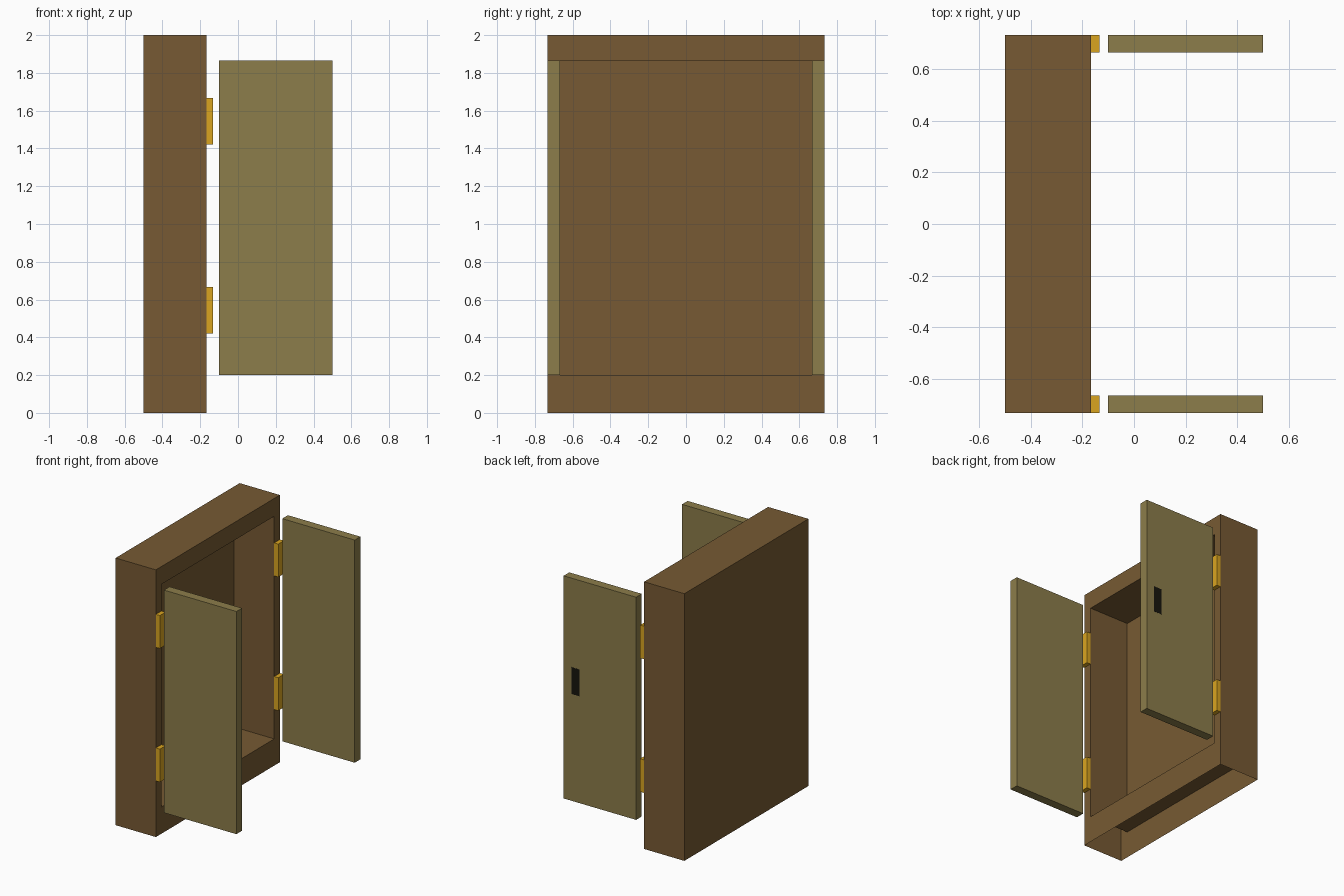
import bpy, bmesh
from mathutils import Matrix, Vector

if "Cube" in bpy.data.objects:
    bpy.data.objects.remove(bpy.data.objects["Cube"])


def material(name, rgb):
    m = bpy.data.materials.new(name)
    m.diffuse_color = (*rgb, 1)
    m.use_nodes = True
    m.node_tree.nodes["Principled BSDF"].inputs["Base Color"].default_value = m.diffuse_color
    return m


WOOD = material("brown_wood", (0.184, 0.102, 0.033))
DOOR = material("olive_wood", (0.262, 0.205, 0.069))
GOLD = material("gold", (0.70, 0.376, 0.0144))
BLACK = material("black", (0.008, 0.007, 0.004))


def box_bmesh(lo, hi):
    lo, hi = Vector(lo), Vector(hi)
    bm = bmesh.new()
    bmesh.ops.create_cube(bm, size=1, matrix=Matrix.Translation((lo + hi) / 2)
                          @ Matrix.Diagonal((*(hi - lo), 1)))
    return bm


def finish(bm, name, mat):
    mesh = bpy.data.meshes.new(name)
    bm.to_mesh(mesh)
    bm.free()
    mesh.materials.append(mat)
    obj = bpy.data.objects.new(name, mesh)
    bpy.context.collection.objects.link(obj)
    return obj


def box(name, lo, hi, mat):
    return finish(box_bmesh(lo, hi), name, mat)


U = 1 / 15  # module shared by all the parts

# Cabinet shell: open underneath, with a recess pushed in from the +x face
bm = box_bmesh((-0.5, -11 * U, 0), (-2.5 * U, 11 * U, 2))
bm.normal_update()
front = next(f for f in bm.faces if f.normal.x > 0.9)
base = next(f for f in bm.faces if f.normal.z < -0.9)
bmesh.ops.delete(bm, geom=[base], context='FACES_ONLY')
bmesh.ops.inset_individual(bm, faces=[front], thickness=0.05)
for v in front.verts:
    v.co.y = 10 * U if v.co.y > 0 else -10 * U
    v.co.z = 28 * U if v.co.z > 1 else 3 * U
panel = bmesh.ops.extrude_discrete_faces(bm, faces=[front])["faces"][0]
for v in panel.verts:
    v.co.x = -0.498
finish(bm, "cabinet", WOOD)

# Two open doors, each with a pair of hinges
for side, s in (("near", -1), ("far", 1)):
    y0, y1 = sorted((s * 10 * U, s * 11 * U))
    box(f"{side}_door", (-0.1, y0, 3 * U), (0.5, y1, 28 * U), DOOR)
    for level, z in (("lower", 0.42), ("upper", 1.42)):
        box(f"{side}_{level}_hinge", (-2.5 * U, y0, z), (-2 * U, y1, z + 0.247), GOLD)

# Flat handle plate on the outside of the far door
box("handle_plate", (5.5 * U, 11 * U - 0.005, 1.0), (6.5 * U, 11 * U + 0.001, 1.2), BLACK)
